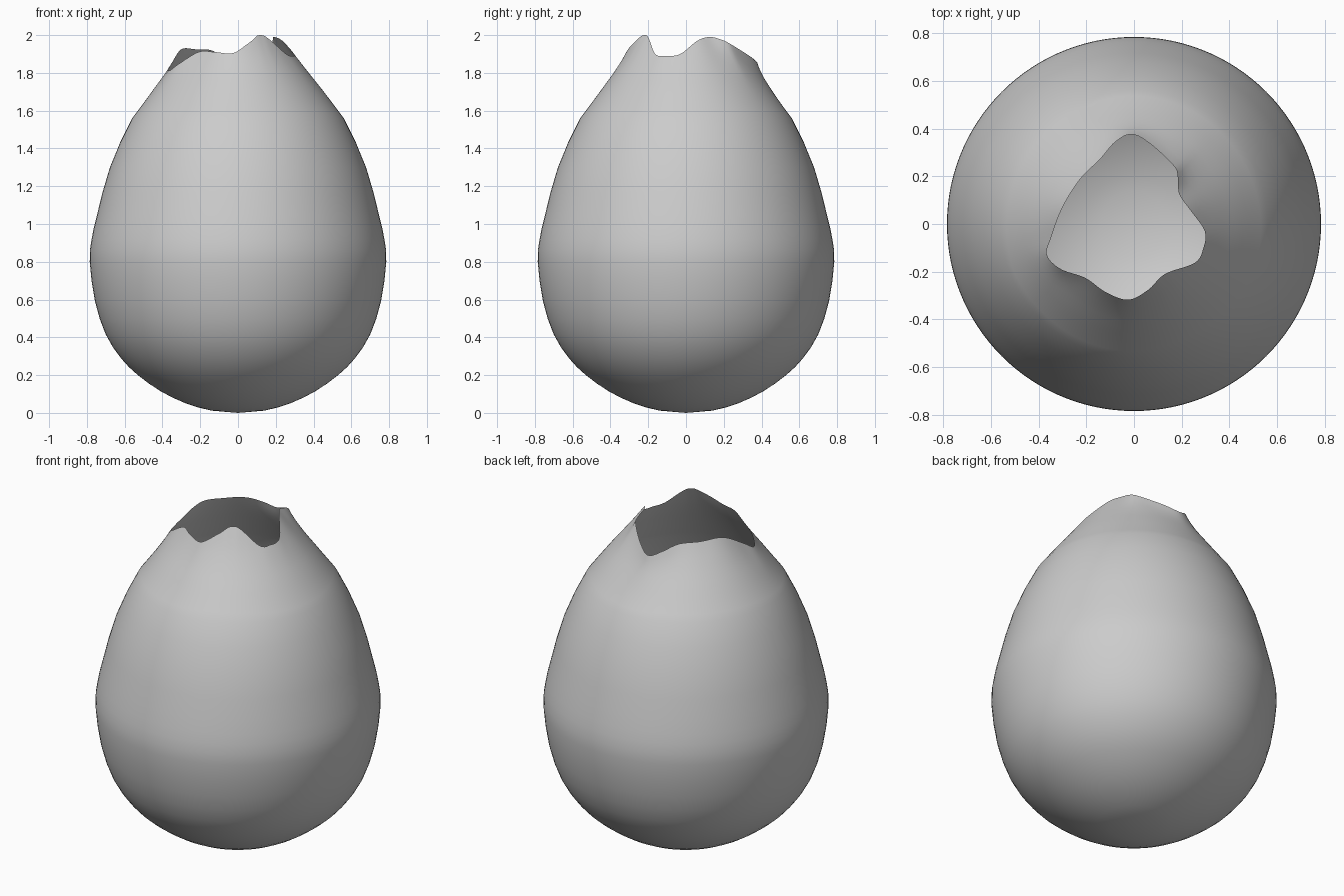
import bpy, bmesh, math

if "Cube" in bpy.data.objects:
    bpy.data.objects.remove(bpy.data.objects["Cube"])

SEGS = 120

# Egg profile (radius, height) below the broken rim
PROFILE = [(0, 0), (.14, .012), (.28, .052), (.41, .115), (.53, .2), (.62, .29), (.70, .415),
           (.757, .59), (.785, .8), (.775, .92), (.746, 1.05), (.678, 1.3),
           (.56, 1.56), (.44, 1.72), (.377, 1.8), (.31, 1.89), (.25, 1.98), (.235, 2.0)]

# Broken rim, counter-clockwise (x, y, z)
RIM = [(.297, -.03, 1.90), (.235, .06, 1.97), (.19, .125, 1.99), (.184, .19, 1.975),
       (.17, .24, 1.95), (.07, .335, 1.89), (-.01, .377, 1.855), (-.08, .343, 1.885),
       (-.142, .272, 1.92), (-.226, .188, 1.925), (-.30, .07, 1.925), (-.35, -.063, 1.85),
       (-.366, -.13, 1.81), (-.31, -.188, 1.85), (-.205, -.226, 1.912), (-.12, -.285, 1.91),
       (-.025, -.318, 1.905), (.06, -.276, 1.96), (.13, -.21, 2.0), (.255, -.163, 1.90),
       (.29, -.105, 1.89)]


def catmull(p0, p1, p2, p3, t):
    return tuple(.5 * (2*b + (c - a)*t + (2*a - 5*b + 4*c - d)*t*t + (3*b - a - 3*c + d)*t**3)
                 for a, b, c, d in zip(p0, p1, p2, p3))


def radius_at(z):
    for (r0, z0), (r1, z1) in zip(PROFILE, PROFILE[1:]):
        if z <= z1:
            return r0 + (r1 - r0) * (z - z0) / (z1 - z0)
    return PROFILE[-1][0]


# Smooth dense rim, then look up radius and height by angle
n = len(RIM)
dense = []
for i in range(n):
    for k in range(20):
        x, y, z = catmull(RIM[i-1], RIM[i], RIM[(i+1) % n], RIM[(i+2) % n], k / 20)
        dense.append((math.atan2(y, x), math.hypot(x, y), min(z, 2.0)))
dense.sort()
dense = [(dense[-1][0] - math.tau, *dense[-1][1:])] + dense + [(dense[0][0] + math.tau, *dense[0][1:])]


def rim_at(a):
    for (a0, r0, z0), (a1, r1, z1) in zip(dense, dense[1:]):
        if a0 <= a <= a1:
            t = (a - a0) / max(a1 - a0, 1e-9)
            return r0 + (r1 - r0) * t, z0 + (z1 - z0) * t
    return dense[-1][1:]


bm = bmesh.new()
pole = bm.verts.new((0, 0, 0))
cols = []
lower = PROFILE[1:13]
base_z = lower[-1][1]
for s in range(SEGS):
    a = -math.pi + math.tau * s / SEGS
    rr, rz = rim_at(a)
    # smoothed body rings, then rings flowing up into the rim
    pts = []
    for i in range(1, 12):
        for k in range(2):
            p0 = PROFILE[i-1]
            pts.append(catmull(p0, PROFILE[i], PROFILE[i+1], PROFILE[i+2], k / 2))
    pts.append(PROFILE[12])
    for k in range(1, 11):
        t = k / 10
        z = base_z + (rz - base_z) * t
        pts.append((radius_at(z) + (rr - radius_at(rz)) * t**3, z))
    cols.append([bm.verts.new((r * math.cos(a), r * math.sin(a), z)) for r, z in pts])

for s in range(SEGS):
    c, d = cols[s], cols[(s + 1) % SEGS]
    bm.faces.new((pole, d[0], c[0]))
    for k in range(len(c) - 1):
        bm.faces.new((c[k], d[k], d[k+1], c[k+1]))
for f in bm.faces:
    f.smooth = True

# Open egg shell
mesh = bpy.data.meshes.new("egg_shell")
bm.to_mesh(mesh)
bm.free()
shell = bpy.data.objects.new("egg_shell", mesh)
bpy.context.collection.objects.link(shell)
